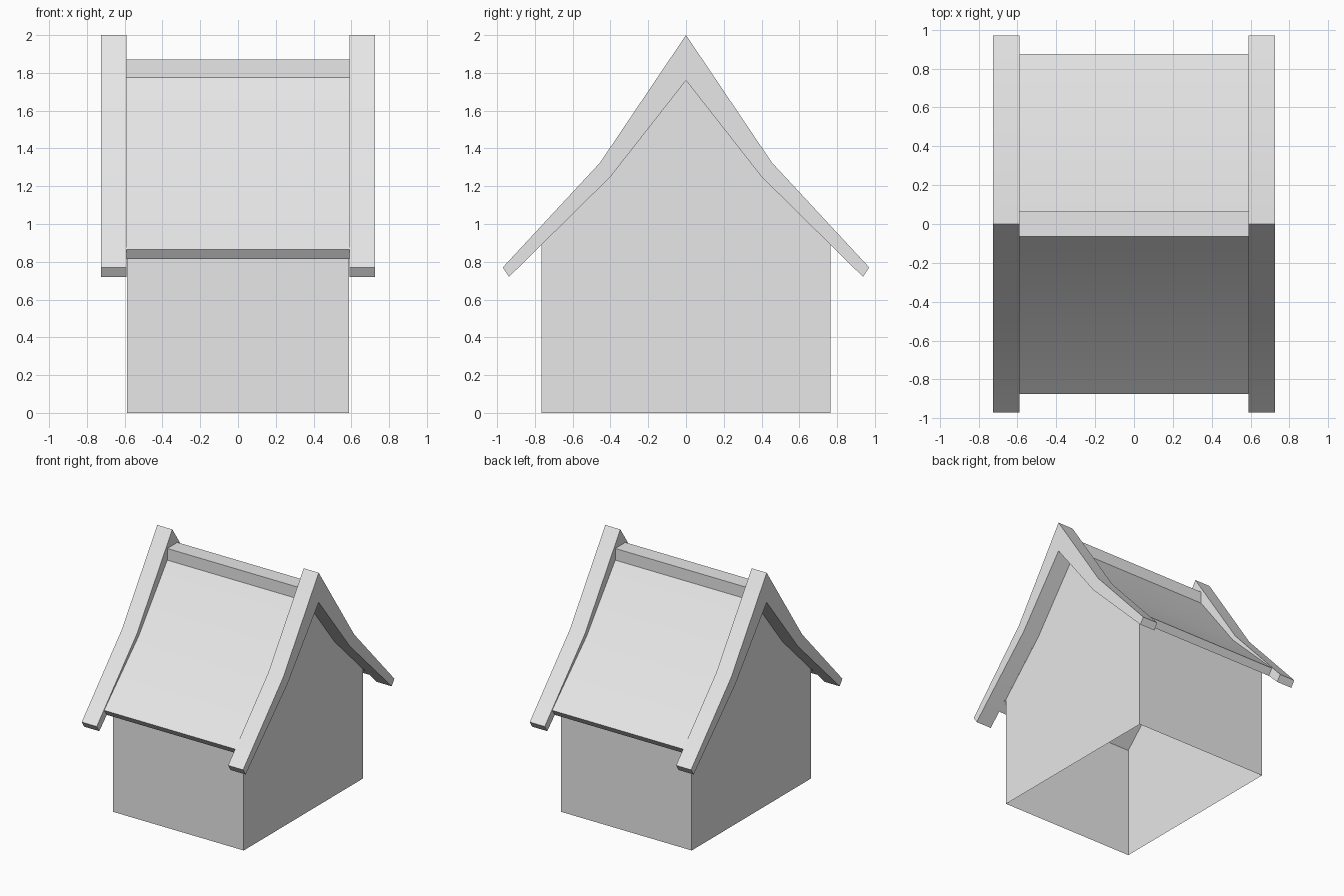
import bpy
import bmesh
import math

if "Cube" in bpy.data.objects:
    bpy.data.objects.remove(bpy.data.objects["Cube"], do_unlink=True)

# Single plain grey
grey = bpy.data.materials.new("plain_grey")
grey.use_nodes = True
colour = (0.8, 0.8, 0.8, 1)
grey.diffuse_color = colour
grey.node_tree.nodes["Principled BSDF"].inputs["Base Color"].default_value = colour


def mirrored(half):
    """Complete a profile from its +y half, which starts on the centre line."""
    return half + [(-y, z) for y, z in reversed(half) if y > 0]


def prism(name, profile, x0, x1, keep=None):
    """Extrude a (y, z) outline along x; keep decides which sides exist."""
    bm = bmesh.new()
    a = [bm.verts.new((x0, y, z)) for y, z in profile]
    b = [bm.verts.new((x1, y, z)) for y, z in profile]
    bm.faces.new(a)
    bm.faces.new(b[::-1])
    for i in range(len(profile)):
        j = (i + 1) % len(profile)
        if keep is None or keep(profile[i], profile[j]):
            bm.faces.new((a[j], a[i], b[i], b[j]))
    bmesh.ops.recalc_face_normals(bm, faces=bm.faces)
    mesh = bpy.data.meshes.new(name)
    bm.to_mesh(mesh)
    bm.free()
    mesh.materials.append(grey)
    obj = bpy.data.objects.new(name, mesh)
    bpy.context.collection.objects.link(obj)
    bpy.ops.object.select_all(action="DESELECT")
    obj.select_set(True)
    bpy.context.view_layer.objects.active = obj
    bpy.ops.object.shade_smooth_by_angle(angle=math.radians(30))
    return obj


def banded(outer, inner):
    """Closed band between an outer and an inner roof line, both from ridge to eave."""
    top = [(-y, z) for y, z in reversed(outer) if y > 0] + outer
    low = [(-y, z) for y, z in reversed(inner) if y > 0] + inner
    return top + low[::-1]


ridge, bend = (0, 1.76), (0.4, 1.25)

# Thin house walls, open underneath and under the roof
walls = mirrored([ridge, bend, (0.765, 0.89), (0.765, 0)])
prism("house_walls", walls, -0.587, 0.587,
      keep=lambda p, q: p[0] == q[0])

# Bent roof slab
roof = banded([(0, 1.86), (0.43, 1.30), (0.875, 0.865)],
              [ridge, bend, (0.84, 0.815)])
prism("roof", roof, -0.593, 0.593)

# Ridge beam on top
prism("ridge_beam", mirrored([(0, 1.87), (0.065, 1.87), (0.065, 1.765)]),
      -0.593, 0.593)

# Raised boards along both gables
board = banded([(0, 2), (0.455, 1.325), (0.97, 0.77)],
               [ridge, bend, (0.937, 0.72)])
for side, x0, x1 in (("left", 0.59, 0.725), ("right", -0.725, -0.59)):
    prism(side + "_gable_board", board, x0, x1)
